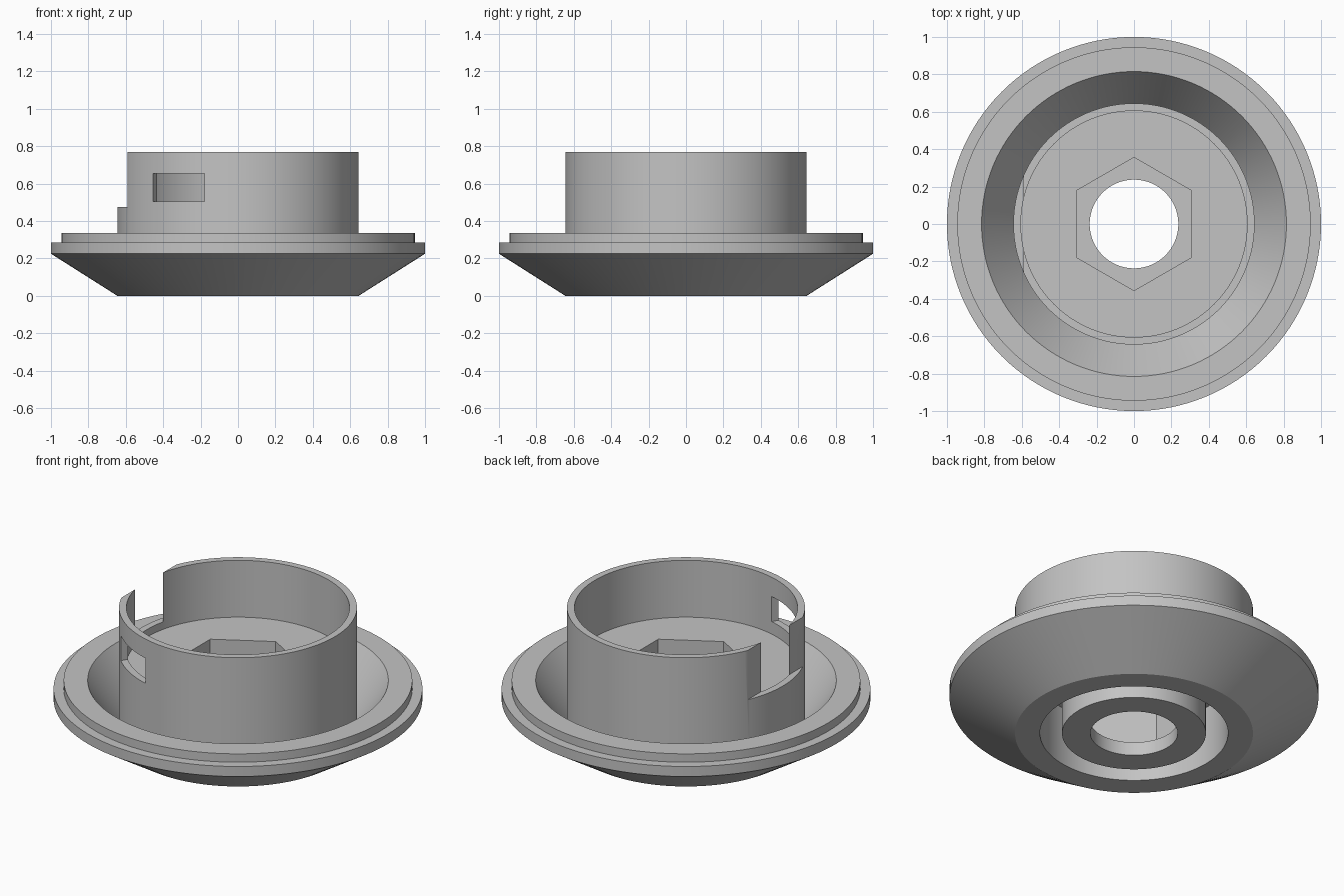
import bpy, bmesh, math
from mathutils import Vector

default = bpy.data.objects.get("Cube")
if default:
    bpy.data.objects.remove(default, do_unlink=True)

SEGMENTS = 128
FLOOR, HEX_SEAT, RIM = 0.43, 0.08, 0.77

grey = bpy.data.materials.new("plain grey")
grey.use_nodes = True
colour = (0.55, 0.55, 0.55, 1)
grey.diffuse_color = colour
grey.node_tree.nodes["Principled BSDF"].inputs["Base Color"].default_value = colour


def lathe(name, profile):
    """Revolve a closed (radius, height) profile around the z axis."""
    bm = bmesh.new()
    rings = []
    for i in range(SEGMENTS):
        a = math.tau * i / SEGMENTS
        rings.append([bm.verts.new((r * math.cos(a), r * math.sin(a), z)) for r, z in profile])
    n = len(profile)
    for i in range(SEGMENTS):
        here, after = rings[i], rings[(i + 1) % SEGMENTS]
        for j in range(n):
            k = (j + 1) % n
            bm.faces.new((here[j], after[j], after[k], here[k]))
    bmesh.ops.recalc_face_normals(bm, faces=bm.faces)
    mesh = bpy.data.meshes.new(name)
    bm.to_mesh(mesh)
    bm.free()
    mesh.materials.append(grey)
    obj = bpy.data.objects.new(name, mesh)
    bpy.context.collection.objects.link(obj)
    return obj


def box(name, centre, size, turn=0):
    bpy.ops.mesh.primitive_cube_add(size=1, location=centre, rotation=(0, 0, turn))
    obj = bpy.context.object
    obj.name = name
    obj.scale = size
    return obj


def cut(target, cutter):
    """Subtract the cutter, apply the result and discard the cutter."""
    cutter.hide_render = True
    cutter.data.materials.append(grey)
    bpy.ops.object.select_all(action='DESELECT')
    target.select_set(True)
    bpy.context.view_layer.objects.active = target
    mod = target.modifiers.new("cut", 'BOOLEAN')
    mod.operation = 'DIFFERENCE'
    mod.solver = 'EXACT'
    mod.object = cutter
    bpy.ops.object.modifier_apply(modifier=mod.name)
    bpy.data.objects.remove(cutter, do_unlink=True)


# Flanged dish with a raised collar, central hub and underside recess
body = lathe("flanged_collar", [
    (0.237, 0), (0.39, 0), (0.39, 0.35), (0.51, 0.35), (0.51, 0),
    (0.645, 0), (1, 0.225), (1, 0.285), (0.945, 0.285), (0.945, 0.335),
    (0.815, 0.335), (0.645, HEX_SEAT), (0.645, RIM), (0.605, RIM),
    (0.605, FLOOR), (0.237, FLOOR),
])

# Hexagonal pocket in the floor
bpy.ops.mesh.primitive_cylinder_add(vertices=6, radius=0.356, depth=0.5,
                                    location=(0, 0, HEX_SEAT + 0.25))
cut(body, bpy.context.object)

# Flat that opens the right side of the collar
cut(body, box("flat_cutter", (-0.79, 0, 0.975), (0.4, 1, 1)))

# Rectangular window through the collar wall
angle = math.radians(239.5)
where = Vector((math.cos(angle), math.sin(angle), 0)) * 0.65
where.z = 0.58
cut(body, box("window_cutter", where, (0.3, 0.32, 0.15), angle))

bpy.ops.object.select_all(action='DESELECT')
body.select_set(True)
bpy.context.view_layer.objects.active = body
bpy.ops.object.shade_smooth_by_angle(angle=math.radians(25))
